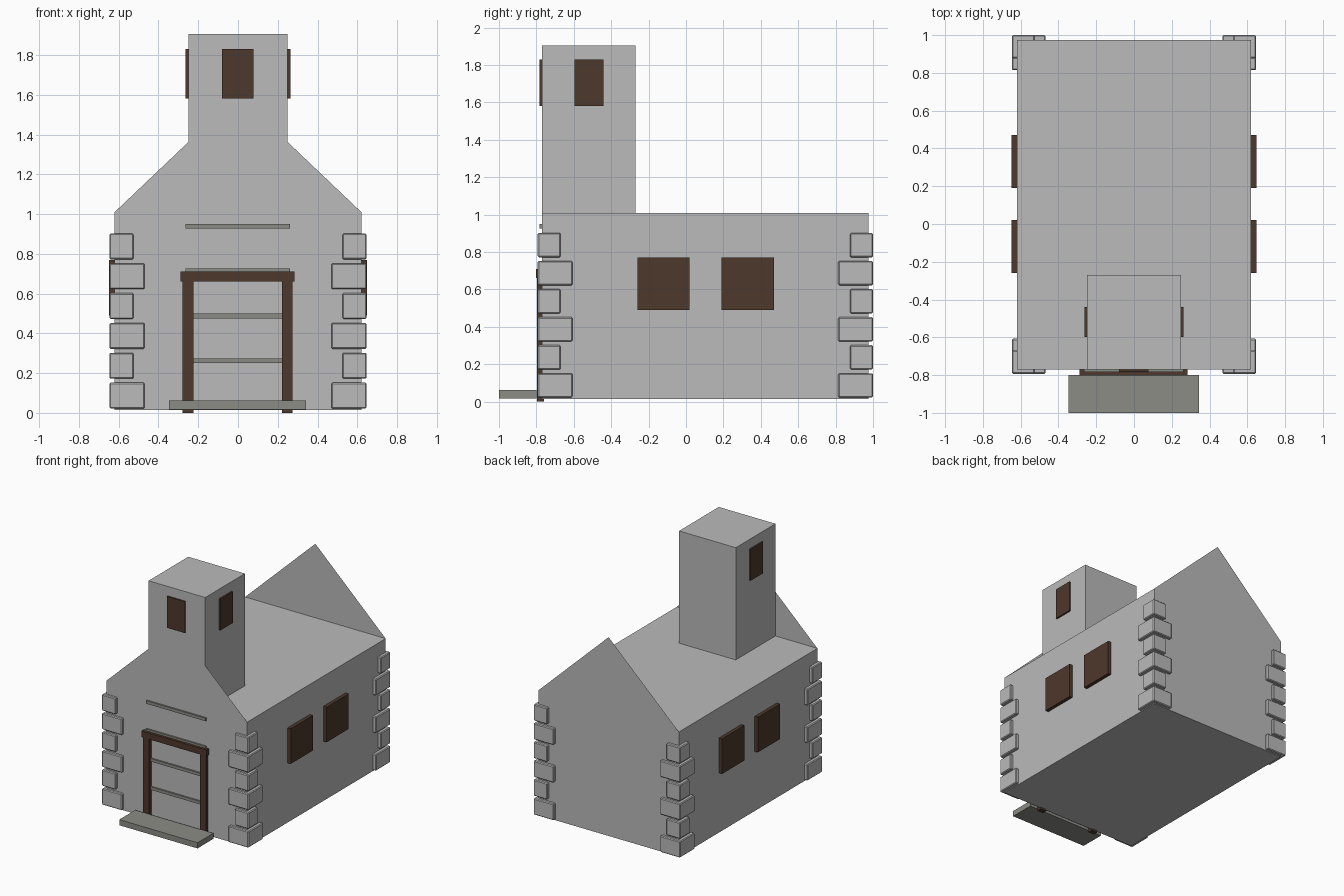
import bpy, bmesh

if "Cube" in bpy.data.objects:
    bpy.data.objects.remove(bpy.data.objects["Cube"])

def material(name, r, g, b):
    m = bpy.data.materials.new(name)
    m.diffuse_color = (r, g, b, 1)
    m.use_nodes = True
    m.node_tree.nodes["Principled BSDF"].inputs["Base Color"].default_value = m.diffuse_color
    return m

STONE = material("pale_stone", 0.497, 0.495, 0.497)
SLATE = material("grey_slab", 0.258, 0.262, 0.235)
WOOD = material("dark_wood", 0.076, 0.040, 0.025)

def finish(name, bm, mat):
    me = bpy.data.meshes.new(name)
    bm.to_mesh(me)
    bm.free()
    me.materials.append(mat)
    ob = bpy.data.objects.new(name, me)
    bpy.context.collection.objects.link(ob)
    return ob

def box(name, x, y, z, mat, bevel=0):
    """Box from (min, max) ranges on each axis."""
    bm = bmesh.new()
    bmesh.ops.create_cube(bm, size=1)
    for v in bm.verts:
        for i, (lo, hi) in enumerate((x, y, z)):
            v.co[i] = lo if v.co[i] < 0 else hi
    if bevel:
        bmesh.ops.bevel(bm, geom=bm.edges[:], offset=bevel, segments=1, affect='EDGES')
    return finish(name, bm, mat)

def sheet(name, points, mat):
    bm = bmesh.new()
    bm.faces.new([bm.verts.new(p) for p in points])
    return finish(name, bm, mat)

W, FRONT, BACK = 0.62, -0.77, 0.975
BASE, EAVES, PEAK = 0.015, 1.01, 1.6
T = 0.25
SHOULDER = EAVES + (PEAK - EAVES) * (W - T) / W

# Main hall with flat top, and bell tower
box("hall", (-W, W), (FRONT, BACK), (BASE, EAVES), STONE)
box("tower", (-T, T), (FRONT, -0.27), (EAVES, 1.905), STONE)

# Thin gable walls: full at the back, split around the tower in front
sheet("back_gable", [(W, BACK, EAVES), (-W, BACK, EAVES), (0, BACK, PEAK)], STONE)
sheet("front_gable_right", [(T, FRONT, EAVES), (W, FRONT, EAVES), (T, FRONT, SHOULDER)], STONE)
sheet("front_gable_left", [(-W, FRONT, EAVES), (-T, FRONT, EAVES), (-T, FRONT, SHOULDER)], STONE)

# Corner stones, alternating long and short
for row in range(6):
    long = row % 2 == 0
    z = 0.022 + row * 0.15
    dx, dy = (0.178, 0.186) if long else (0.122, 0.123)
    for sx in (-1, 1):
        for end in (-1, 1):
            x = sorted((sx * 0.647, sx * (0.647 - dx)))
            y = (-0.793, -0.793 + dy) if end < 0 else (1.0 - dy, 1.0)
            box("corner_stone", x, y, (z, z + 0.13), STONE, 0.006)

# Windows on the hall sides and tower
for s in (-1, 1):
    for y0 in (-0.26, 0.19):
        box("hall_window", sorted((s * 0.61, s * 0.648)), (y0, y0 + 0.28), (0.49, 0.77), WOOD)
    box("tower_window_side", sorted((s * 0.24, s * 0.263)), (-0.597, -0.44), (1.58, 1.83), WOOD)
box("tower_window_front", (-0.08, 0.078), (-0.782, -0.76), (1.58, 1.83), WOOD)

# Door frame
box("door_post_left", (-0.278, -0.225), (-0.797, -0.76), (0, 0.665), WOOD)
box("door_post_right", (0.222, 0.275), (-0.797, -0.76), (0, 0.665), WOOD)
box("door_lintel", (-0.288, 0.283), (-0.803, -0.76), (0.66, 0.71), WOOD)

# Horizontal slats behind and above the door frame
for i in range(4):
    z = 0.25 + i * 0.2255
    box("door_slat", (-0.265, 0.262), (-0.783, -0.76), (z, z + 0.024), SLATE)

# Door step
box("step", (-0.347, 0.343), (-1.0, -0.8), (0.017, 0.062), SLATE)
